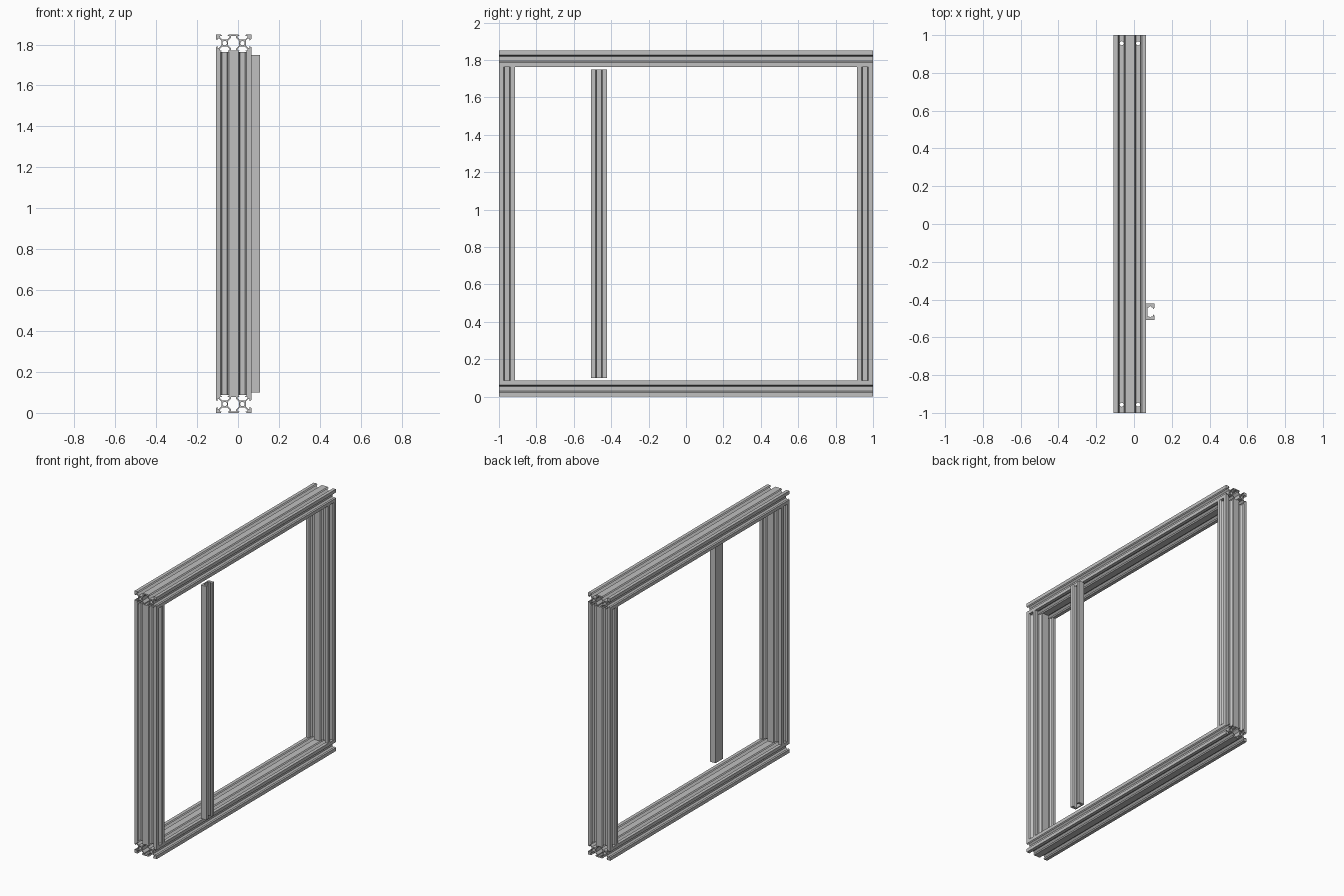
import bpy, bmesh
from math import cos, sin, pi, radians
from mathutils import Matrix, Vector

if "Cube" in bpy.data.objects:
    bpy.data.objects.remove(bpy.data.objects["Cube"])

S = 0.00432            # one profile millimetre
CX = -0.0216           # frame centre in x
HALF = 10 * S          # half of the profile thickness
TOP = 1.85

aluminium = bpy.data.materials.new("aluminium grey")
aluminium.use_nodes = True
colour = (0.53, 0.53, 0.53, 1)
aluminium.diffuse_color = colour
aluminium.node_tree.nodes["Principled BSDF"].inputs["Base Color"].default_value = colour


def circle(cx, r, n=24):
    return [(cx + r * cos(2 * pi * i / n), r * sin(2 * pi * i / n)) for i in range(n)]


def four_way(quarter):
    """Mirror a quarter outline (right to top) into a closed loop."""
    half = quarter + [(-x, y) for x, y in reversed(quarter)]
    return half + [(-x, -y) for x, y in half]


def extrusion(name, loops, length, matrix):
    """Fill the loops, with inner ones as holes, and extrude along local z."""
    bm = bmesh.new()
    edges = []
    for loop in loops:
        vs = [bm.verts.new((x * S, y * S, -length / 2)) for x, y in loop]
        edges += [bm.edges.new((vs[i - 1], vs[i])) for i in range(len(vs))]
    bmesh.ops.triangle_fill(bm, edges=edges, use_beauty=True, normal=(0, 0, 1))
    result = bmesh.ops.extrude_face_region(bm, geom=bm.faces[:])
    moved = [g for g in result["geom"] if isinstance(g, bmesh.types.BMVert)]
    bmesh.ops.translate(bm, verts=moved, vec=(0, 0, length))
    bmesh.ops.recalc_face_normals(bm, faces=bm.faces[:])
    bmesh.ops.transform(bm, matrix=matrix, verts=bm.verts[:])
    mesh = bpy.data.meshes.new(name)
    bm.to_mesh(mesh)
    bm.free()
    mesh.materials.append(aluminium)
    obj = bpy.data.objects.new(name, mesh)
    bpy.context.scene.collection.objects.link(obj)
    return obj


# Double slotted rail section: outline, two screw bores and a central hollow
outline = four_way([
    (13.9, 2.84), (16.56, 5.5), (18.2, 5.5), (18.2, 3.1), (20, 4.58), (20, 10),
    (14.58, 10), (13.1, 8.2), (15.5, 8.2), (15.5, 6.56), (12.84, 3.9),
    (7.16, 3.9), (4.5, 6.56), (4.5, 8.2), (6.9, 8.2), (5.42, 10)])
hollow = four_way([(6.1, 2.84), (2.7, 6.24), (2.7, 8.2)])
rail = [outline, circle(10, 2.5), circle(-10, 2.5), hollow]

# Uprights at the front and back
for name, y in (("front_upright", -1 + HALF), ("back_upright", 1 - HALF)):
    extrusion(name, rail, TOP - 4 * HALF, Matrix.Translation((CX, y, TOP / 2)))

# Cutter for the vertical screw holes near both ends of the beams
cutter = extrusion("screw_hole_cutter", [circle(0, 2.5)], 3, Matrix.Identity(4))
bm = bmesh.new()
for x in (-10 * S, 10 * S):
    for y in (-1 + HALF, 1 - HALF):
        part = cutter.data.copy()
        part.transform(Matrix.Translation((CX + x, y, 1)))
        bm.from_mesh(part)
        bpy.data.meshes.remove(part)
bm.to_mesh(cutter.data)
bm.free()
cutter.hide_render = True

# Bottom and top beams with drilled holes
for name, z in (("bottom_beam", HALF), ("top_beam", TOP - HALF)):
    place = Matrix.Translation((CX, 0, z)) @ Matrix.Rotation(radians(90), 4, "X")
    beam = extrusion(name, rail, 2, place)
    drill = beam.modifiers.new("screw_holes", "BOOLEAN")
    drill.object = cutter
    drill.operation = "DIFFERENCE"
    drill.solver = "EXACT"
    graph = bpy.context.evaluated_depsgraph_get()
    drilled = bpy.data.meshes.new_from_object(beam.evaluated_get(graph))
    beam.modifiers.clear()
    beam.data = drilled
bpy.data.objects.remove(cutter)

# Single open channel standing beside the frame, slot facing outwards
lip = [(10, 10), (10, 4.58), (8.2, 3.1), (8.2, 5.5), (6.5, 5.5), (5, 7), (3.3, 5.5), (1.8, 5.5)]
channel = [(0, 10)] + lip + [(x, -y) for x, y in reversed(lip)] + [(0, -10)]
extrusion("side_channel", [channel], 1.65,
          Matrix.Translation((CX + 20 * S, -0.465, TOP / 2)))
